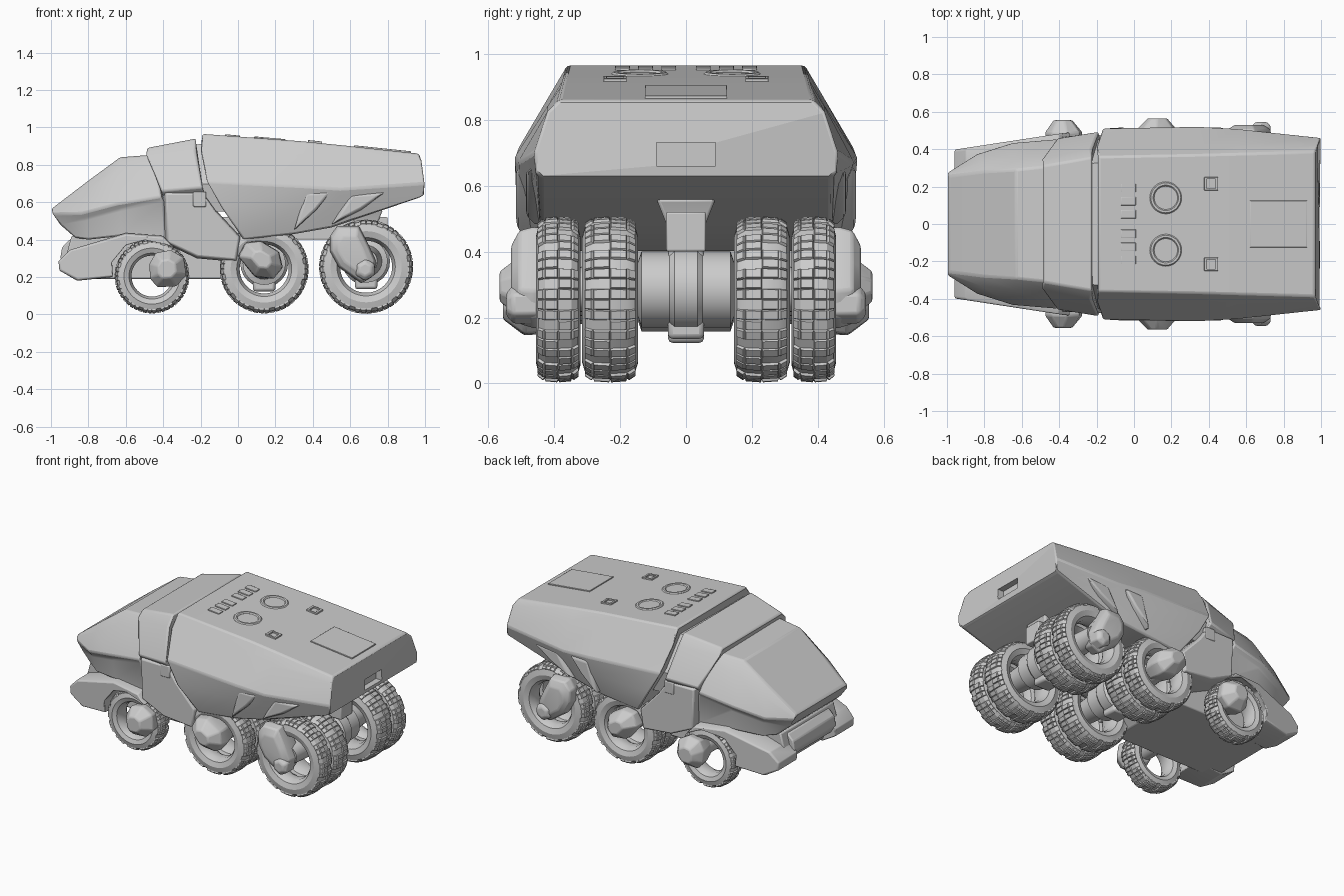
import bpy, bmesh, math
from mathutils import Vector

if "Cube" in bpy.data.objects:
    bpy.data.objects.remove(bpy.data.objects["Cube"])


def build(name, rings, closed=False, bevel=0.0, mirror=False, lugs=None):
    """Skin a list of point rings into a solid (or a closed loop of rings)."""
    bm = bmesh.new()
    vs = [[bm.verts.new(p) for p in r] for r in rings]
    n, m = len(rings), len(rings[0])
    faces = []
    for i in range(n if closed else n - 1):
        a, b = vs[i], vs[(i + 1) % n]
        for j in range(m):
            k = (j + 1) % m
            faces.append((i, j, bm.faces.new((a[j], a[k], b[k], b[j]))))
    if not closed:
        bm.faces.new(vs[0])
        bm.faces.new(vs[-1])
    bmesh.ops.recalc_face_normals(bm, faces=bm.faces)
    if lugs:
        sel = [f for i, j, f in faces if lugs(i, j)]
        bmesh.ops.inset_individual(bm, faces=sel, thickness=0.004, depth=0.008)
    me = bpy.data.meshes.new(name)
    bm.to_mesh(me)
    bm.free()
    ob = bpy.data.objects.new(name, me)
    bpy.context.collection.objects.link(ob)
    if mirror:
        mod = ob.modifiers.new("Mirror", 'MIRROR')
        mod.use_axis = (False, True, False)
    if bevel:
        mod = ob.modifiers.new("Bevel", 'BEVEL')
        mod.width, mod.segments = bevel, 2
        mod.limit_method, mod.angle_limit = 'ANGLE', math.radians(25)
    return ob


def hull(name, sections, bevel=0.01):
    """Symmetric hull: each section is a half outline from roof to floor."""
    rings = [s + [(x, -y, z) for x, y, z in reversed(s)] for s in sections]
    return build(name, rings, bevel=bevel)


def prism(name, prof, ys, scales=None, bevel=0.008, mirror=False):
    """Side profile (x, z) stacked along y, each layer scaled about its centre."""
    cx = sum(p[0] for p in prof) / len(prof)
    cz = sum(p[1] for p in prof) / len(prof)
    scales = scales or [1] * len(ys)
    rings = [[(cx + (x - cx) * s, y, cz + (z - cz) * s) for x, z in prof]
             for y, s in zip(ys, scales)]
    return build(name, rings, bevel=bevel, mirror=mirror)


def box(name, x0, x1, y0, y1, z0, z1, bevel=0.006, mirror=False):
    return prism(name, [(x0, z0), (x1, z0), (x1, z1), (x0, z1)], [y0, y1],
                 bevel=bevel, mirror=mirror)


def lathe_y(name, cx, cz, prof, n=24, mirror=False):
    """Solid of revolution round a y axis; prof is (y, radius)."""
    t = [2 * math.pi * i / n for i in range(n)]
    return build(name, [[(cx + r * math.cos(a), y, cz + r * math.sin(a)) for a in t]
                        for y, r in prof], mirror=mirror)


def tyre(name, cx, cz, R, y0, y1):
    """Open tyre ring with raised tread blocks."""
    w, r, n = y1 - y0, R - 0.008, 48
    prof = [(.0, .78), (.06, .92), (.2, .985), (.5, 1), (.8, .985), (.94, .92),
            (1, .78), (.92, .64), (.7, .57), (.3, .57), (.08, .64)]
    rings = []
    for i in range(n):
        a = 2 * math.pi * i / n
        rings.append([(cx + r * k * math.cos(a), y0 + w * u, cz + r * k * math.sin(a))
                      for u, k in prof])
    build(name, rings, closed=True, mirror=True,
          lugs=lambda i, j: (j in (1, 2) and i % 4 < 3) or (j in (3, 4) and (i + 2) % 4 < 3))


# Rear cargo body
cargo = hull("cargo_body", [
    [(-.19, .36, .965), (-.205, .41, .88), (-.17, .51, .71), (-.09, .515, .57), (.03, .46, .40)],
    [(.35, .37, .925), (.35, .415, .85), (.35, .52, .685), (.33, .51, .58), (.30, .46, .43)],
    [(.55, .375, .905), (.55, .42, .84), (.55, .51, .67), (.52, .475, .59), (.50, .44, .465)],
    [(.965, .385, .86), (.985, .42, .825), (1, .46, .70), (1, .455, .64), (.97, .44, .625)]])
cutter = box("rear_recess_cutter", .95, 1.1, -.09, .09, .66, .73, bevel=0)
cutter.hide_render = True
cutter.hide_set(True)
cut = cargo.modifiers.new("Recess", 'BOOLEAN')
cut.object, cut.operation, cut.solver = cutter, 'DIFFERENCE', 'EXACT'

# Raised belt strip and triangular gussets over the rear wheels
prism("side_gusset", [(.30, .45), (.42, .56), (.50, .66), (.36, .66)], [.40, .50, .515],
      [1, 1, .8], mirror=True)
prism("rear_side_gusset", [(.50, .48), (.66, .56), (.80, .66), (.60, .65)], [.38, .46, .485],
      [1, 1, .75], mirror=True)

# Collar between cab and cargo body
hull("collar", [
    [(-.485, .31, .89), (-.495, .345, .85), (-.41, .46, .66), (-.40, .43, .63)],
    [(-.225, .355, .94), (-.23, .405, .875), (-.19, .495, .68), (-.18, .46, .64)]])
hull("neck_core", [
    [(-.30, .32, .90), (-.30, .44, .69), (-.25, .42, .55)],
    [(-.12, .33, .92), (-.12, .46, .70), (-.05, .44, .55)]], bevel=0)

# Door section under the collar
prism("door_section", [(-.40, .66), (-.19, .66), (-.12, .56), (.02, .41), (.0, .28),
                       (-.22, .30), (-.39, .38)], [-.47, -.42, .42, .47], [.93, 1, 1, .93])
box("door_step", -.24, -.17, .44, .475, .575, .655, mirror=True)

# Cab with sloping nose
hull("cab", [
    [(-.44, .31, .855), (-.44, .36, .80), (-.41, .455, .63), (-.40, .44, .60), (-.38, .42, .40)],
    [(-.63, .29, .84), (-.64, .35, .77), (-.65, .435, .59), (-.63, .415, .56), (-.62, .40, .42)],
    [(-.80, .28, .715), (-.82, .33, .655), (-.84, .375, .54), (-.82, .355, .51), (-.80, .34, .40)],
    [(-.99, .255, .57), (-1, .27, .555), (-.995, .275, .535), (-.95, .28, .48), (-.87, .29, .41)]])

# Belly pan and front fenders
prism("belly_pan", [(-.89, .42), (-.92, .31), (-.86, .19), (-.09, .19), (.0, .27), (.02, .43)],
      [-.28, .28])
fender = [(-.96, .285), (-.90, .345), (-.60, .435), (-.40, .42), (-.34, .36), (-.46, .415),
          (-.60, .375), (-.675, .28), (-.67, .20), (-.86, .18), (-.955, .235)]
build("front_fender", [[(x, .20, z) for x, z in fender],
                       [(x, .445 + (x + .45) * .11, z) for x, z in fender],
                       [(x * .985 - .008, .475 + (x + .45) * .15, z * .93 + .02) for x, z in fender]],
      bevel=.006, mirror=True)
prism("nose_bumper", [(-.94, .36), (-.90, .40), (-.8, .42), (-.8, .25), (-.92, .25), (-.95, .30)],
      [-.22, .22])

# Wheels: single in front, twin tyres on the two rear axles
tyre("front_tyre", -.46, .205, .20, .32, .45)
for label, cx, cz, R in (("middle", .14, .243, .238), ("rear", .685, .255, .252)):
    tyre(label + "_outer_tyre", cx, cz, R, .32, .455)
    tyre(label + "_inner_tyre", cx, cz, R, .145, .315)
    az = cz + .03
    lathe_y(label + "_axle", cx, az, [(-.45, .06), (-.30, .07), (-.145, .085), (-.135, .115),
                                      (.135, .115), (.145, .085), (.30, .07), (.45, .06)])
    lathe_y(label + "_axle_band", cx, az, [(-.05, .115), (-.035, .128), (.035, .128), (.05, .115)])
    box(label + "_axle_foot", cx - .06, cx + .06, -.055, .055, az - .15, az - .06, bevel=.015)
    # Suspension strut up to the cargo floor
    build(label + "_strut", [[(cx + sx * w, sy * w, z) for sx, sy in
                              ((-1, -1), (1, -1), (1, 1), (-1, 1))]
                             for z, w in ((az, .07), (az + .13, .05), (.46, .05), (.56, .09))],
          bevel=.01)
lathe_y("front_axle", -.40, .245, [(-.46, .055), (.46, .055)])

# Faceted hub motors outside the wheels
prism("front_hub", [(-.475, .27), (-.44, .33), (-.36, .345), (-.29, .305), (-.275, .21),
                    (-.33, .15), (-.43, .145), (-.47, .19)],
      [.37, .44, .49, .555], [.7, .95, 1, .5], mirror=True)
prism("middle_hub", [(.0, .31), (.04, .385), (.12, .395), (.22, .335), (.24, .25),
                     (.19, .19), (.09, .20)],
      [.36, .45, .50, .565], [.8, 1, .95, .45], mirror=True)
prism("rear_hub", [(.49, .42), (.53, .475), (.645, .475), (.70, .37), (.74, .28),
                   (.72, .20), (.66, .165), (.54, .25), (.49, .34)],
      [.38, .46, .505, .53], [.85, 1, .92, .6], mirror=True)
prism("rear_hub_knob", [(.63, .27), (.68, .30), (.73, .27), (.73, .21), (.68, .18), (.63, .21)],
      [.45, .525, .545], [1, 1, .6], mirror=True)

# Chassis spine
box("chassis_spine", -.1, .80, -.06, .06, .40, .52)


# Roof details, laid on the sloping roof
def roof_z(x):
    return .951 - .0905 * x if x < .35 else .925 - (x - .35) * .1057


def roof_plate(name, x0, x1, y0, y1, h, mirror=True):
    prism(name, [(x0, roof_z(x0) - .02), (x1, roof_z(x1) - .02),
                 (x1, roof_z(x1) + h), (x0, roof_z(x0) + h)], [y0, y1], bevel=.002, mirror=mirror)


hatch = []
for i in range(32):
    a = 2 * math.pi * i / 32
    ring = []
    for r, h in ((.062, -.01), (.062, .003), (.068, .009), (.08, .009), (.086, .003), (.086, -.01)):
        x = .17 + r * math.cos(a)
        ring.append((x, .14 + r * math.sin(a), roof_z(x) + h))
    hatch.append(ring)
build("roof_hatch_ring", hatch, closed=True, mirror=True)
for i in range(3):
    roof_plate("roof_slat", -.07, .01, .03 + i * .07, .075 + i * .07, .006)
roof_plate("roof_vent_side", .375, .45, .18, .19, .01)
roof_plate("roof_vent_side", .375, .45, .24, .25, .01)
roof_plate("roof_vent_end", .375, .39, .18, .25, .01)
roof_plate("roof_vent_end", .435, .45, .18, .25, .01)
roof_plate("rear_roof_panel", .62, .925, -.125, .125, .008, mirror=False)

# Smooth curved surfaces, keep hard edges crisp
bpy.ops.object.select_all(action='DESELECT')
for ob in bpy.context.collection.objects:
    if not ob.hide_render:
        ob.select_set(True)
        bpy.context.view_layer.objects.active = ob
bpy.ops.object.shade_smooth_by_angle(angle=math.radians(30))
